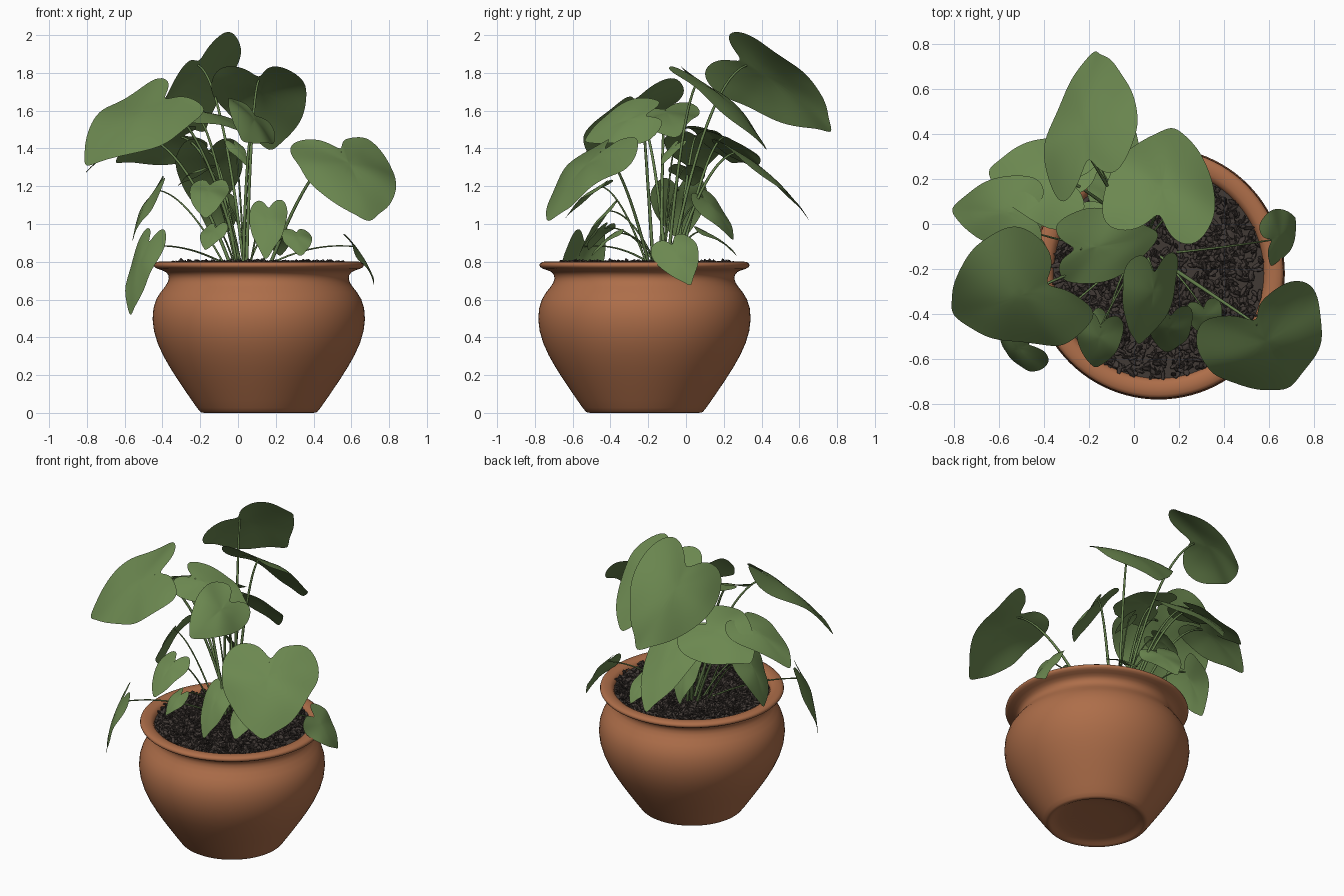
import bpy, bmesh, math, random
from mathutils import Vector, Quaternion, Matrix

random.seed(4)
if "Cube" in bpy.data.objects:
    bpy.data.objects.remove(bpy.data.objects["Cube"])

POT = Vector((0.11, -0.22, 0))


def material(name, r, g, b):
    mat = bpy.data.materials.new(name)
    mat.use_nodes = True
    mat.diffuse_color = (r, g, b, 1)
    shader = mat.node_tree.nodes["Principled BSDF"]
    shader.inputs["Base Color"].default_value = (r, g, b, 1)
    shader.inputs["Roughness"].default_value = 0.8
    return mat


TERRACOTTA = material("terracotta", 0.42, 0.155, 0.067)
SOIL = material("dark soil", 0.052, 0.041, 0.036)
LEAF = material("leaf green", 0.148, 0.245, 0.08)
STEM = material("stem green", 0.135, 0.225, 0.075)


def finish(name, bm, mat, smooth=True, subdivide=0):
    mesh = bpy.data.meshes.new(name)
    bm.to_mesh(mesh)
    bm.free()
    obj = bpy.data.objects.new(name, mesh)
    bpy.context.collection.objects.link(obj)
    mesh.materials.append(mat)
    for face in mesh.polygons:
        face.use_smooth = smooth
    if subdivide:
        mod = obj.modifiers.new("rounding", "SUBSURF")
        mod.levels = mod.render_levels = subdivide
    return obj


# Pot: revolved profile from the recessed foot up over the rolled rim
def build_pot():
    profile = [(0, 0.025), (0.26, 0.025), (0.28, 0), (0.305, 0), (0.317, 0.01),
               (0.393, 0.12), (0.474, 0.24), (0.545, 0.37), (0.572, 0.5), (0.55, 0.61),
               (0.493, 0.67), (0.472, 0.71), (0.485, 0.75), (0.545, 0.762), (0.563, 0.78),
               (0.55, 0.803), (0.49, 0.802), (0.465, 0.78), (0.46, 0.68)]
    bm = bmesh.new()
    verts = [bm.verts.new((r, 0, z)) for r, z in profile]
    edges = [bm.edges.new(pair) for pair in zip(verts, verts[1:])]
    bmesh.ops.spin(bm, geom=verts + edges, cent=(0, 0, 0), axis=(0, 0, 1),
                   angle=math.tau, steps=48, use_merge=True)
    bmesh.ops.remove_doubles(bm, verts=bm.verts, dist=0.0005)
    bmesh.ops.recalc_face_normals(bm, faces=bm.faces)
    finish("pot", bm, TERRACOTTA, subdivide=1).location = POT


# Soil: a disc covered in flat bark chips
def build_soil():
    bm = bmesh.new()
    bmesh.ops.create_circle(bm, cap_ends=True, segments=48, radius=0.47,
                            matrix=Matrix.Translation((0, 0, 0.77)))
    finish("soil_bed", bm, SOIL, False).location = POT
    bm = bmesh.new()
    for i in range(1700):
        radius = 0.46 * math.sqrt(random.random())
        angle = random.uniform(0, math.tau)
        place = Matrix.Translation((radius * math.cos(angle), radius * math.sin(angle),
                                    random.uniform(0.772, 0.795)))
        lean = Quaternion((1, random.gauss(0, 0.3), random.gauss(0, 0.3), 0)).normalized()
        turn = lean @ Quaternion((0, 0, 1), random.uniform(0, math.tau))
        size = Matrix.Diagonal((random.uniform(0.018, 0.034), random.uniform(0.01, 0.017), 0.007, 1))
        bmesh.ops.create_icosphere(bm, subdivisions=1, radius=1,
                                   matrix=place @ turn.to_matrix().to_4x4() @ size)
    finish("bark_chips", bm, SOIL, False).location = POT


# Half outline of a heart-shaped blade: along the midrib, across
HALF = [(0.0, 0), (-0.19, 0.08), (-0.29, 0.24), (-0.25, 0.42), (-0.06, 0.53), (0.16, 0.54),
        (0.38, 0.49), (0.58, 0.4), (0.77, 0.26), (0.91, 0.12), (1.04, 0)]


def build_leaf(name, base, tip, width, roll):
    axis = tip - base
    length = axis.length
    axis.normalize()
    side = Quaternion(axis, math.radians(roll)) @ axis.cross(Vector((0, 0, 1))).normalized()
    normal = side.cross(axis)
    phase = random.uniform(0, math.tau)

    def point(u, v):
        arch = 0.3 * length * max(u, 0.4 * u) * (1 - u)
        fold = -0.3 * width * v * v
        wave = 0.05 * width * math.sin(7 * u + phase + 3 * v) * abs(v) * 2
        return base + axis * u * length + side * v * width + normal * (arch + fold + wave)

    outline = HALF + [(u, -v) for u, v in reversed(HALF[1:-1])]
    ragged = [(u + random.uniform(-0.03, 0.03), v + random.uniform(-0.02, 0.02))
              for u, v in outline]
    bm = bmesh.new()
    rings = []
    for scale in (0.3, 0.65, 1):
        rings.append([bm.verts.new(point(0.2 + (u - 0.2) * scale, v * scale))
                      for u, v in ragged])
    centre = bm.verts.new(point(0.2, 0))
    count = len(outline)
    for i in range(count):
        j = (i + 1) % count
        bm.faces.new((centre, rings[0][i], rings[0][j]))
        for inner, outer in zip(rings, rings[1:]):
            bm.faces.new((inner[i], outer[i], outer[j], inner[j]))
    bmesh.ops.recalc_face_normals(bm, faces=bm.faces)
    finish(name, bm, LEAF, subdivide=2)


# Stem: a tapering tube arching from the crown of the plant to the leaf
def build_stem(name, base, thickness):
    crown = Vector((0.05, -0.12, 0.76))
    out = Vector((base.x - crown.x, base.y - crown.y, 0))
    root = crown + out * 0.15 + Vector((random.uniform(-0.04, 0.04),
                                        random.uniform(-0.04, 0.04), 0))
    bend = root + out * 0.45
    bend.z = root.z + (base.z - root.z) * 0.9 + 0.04
    curve = bpy.data.curves.new(name, "CURVE")
    curve.dimensions = "3D"
    curve.bevel_depth = thickness
    curve.bevel_resolution = 1
    spline = curve.splines.new("POLY")
    steps = 14
    spline.points.add(steps)
    for i, p in enumerate(spline.points):
        t = i / steps
        spot = root * (1 - t) ** 2 + bend * 2 * t * (1 - t) + base * t * t
        p.co = (*spot, 1)
        p.radius = 1.2 - 0.5 * t
    spline.use_smooth = True
    curve.materials.append(STEM)
    bpy.context.collection.objects.link(bpy.data.objects.new(name, curve))


# Each leaf: base xyz, tip xyz, width, roll in degrees
TALL = {
    "top_back": (-0.21, 0.32, 1.84, -0.18, 0.77, 1.48, 0.5, -44),
    "middle_back": (0.11, 0.07, 1.76, 0.17, 0.43, 1.39, 0.47, 0),
    "lower_back": (-0.15, 0.27, 1.38, -0.16, 0.65, 1.02, 0.33, 0),
    "side_back": (-0.3, 0.2, 1.46, -0.65, 0.24, 1.32, 0.43, 25),
    "far_side": (-0.5, 0.05, 1.46, -0.81, 0.06, 1.27, 0.31, 0),
    "big_side": (-0.42, -0.28, 1.64, -0.8, -0.41, 1.31, 0.57, -24),
    "centre": (-0.24, -0.11, 1.6, 0.11, -0.05, 1.46, 0.32, 14),
    "centre_front": (0.09, -0.23, 1.57, 0.02, -0.54, 1.44, 0.31, -45),
    "big_front": (0.55, -0.45, 1.38, 0.7, -0.73, 1.01, 0.54, 0),
}
LOW = {
    "front_upright": (0.16, -0.42, 1.07, 0.15, -0.57, 0.82, 0.19, 0),
    "front_side": (-0.15, -0.46, 1.2, -0.17, -0.64, 1.03, 0.2, 0),
    "front_low": (-0.12, -0.43, 0.98, -0.17, -0.52, 0.86, 0.14, 0),
    "front_small": (0.31, -0.38, 0.95, 0.33, -0.5, 0.83, 0.15, 0),
    "side_droop": (-0.48, -0.54, 0.88, -0.57, -0.57, 0.52, 0.24, -14),
    "side_hang": (-0.44, -0.04, 1.18, -0.56, -0.02, 0.91, 0.28, -15),
    "edge_droop": (0.62, -0.07, 0.88, 0.72, 0.02, 0.68, 0.23, 35),
    "inner_back": (-0.1, 0.1, 1.13, -0.13, 0.25, 0.92, 0.22, 35),
    "inner_low": (0.2, 0.1, 0.96, 0.22, 0.27, 0.83, 0.16, 0),
    "inner_side": (-0.17, 0.0, 1.3, -0.32, 0.04, 1.2, 0.18, 0),
    "inner_high": (-0.02, -0.05, 1.42, 0.04, -0.13, 1.31, 0.1, 0),
}

build_pot()
build_soil()
for group, thickness in ((TALL, 0.008), (LOW, 0.005)):
    for name, spec in group.items():
        base, tip = Vector(spec[:3]), Vector(spec[3:6])
        build_leaf(name + "_leaf", base, tip, spec[6], spec[7])
        build_stem(name + "_stem", base, thickness)
